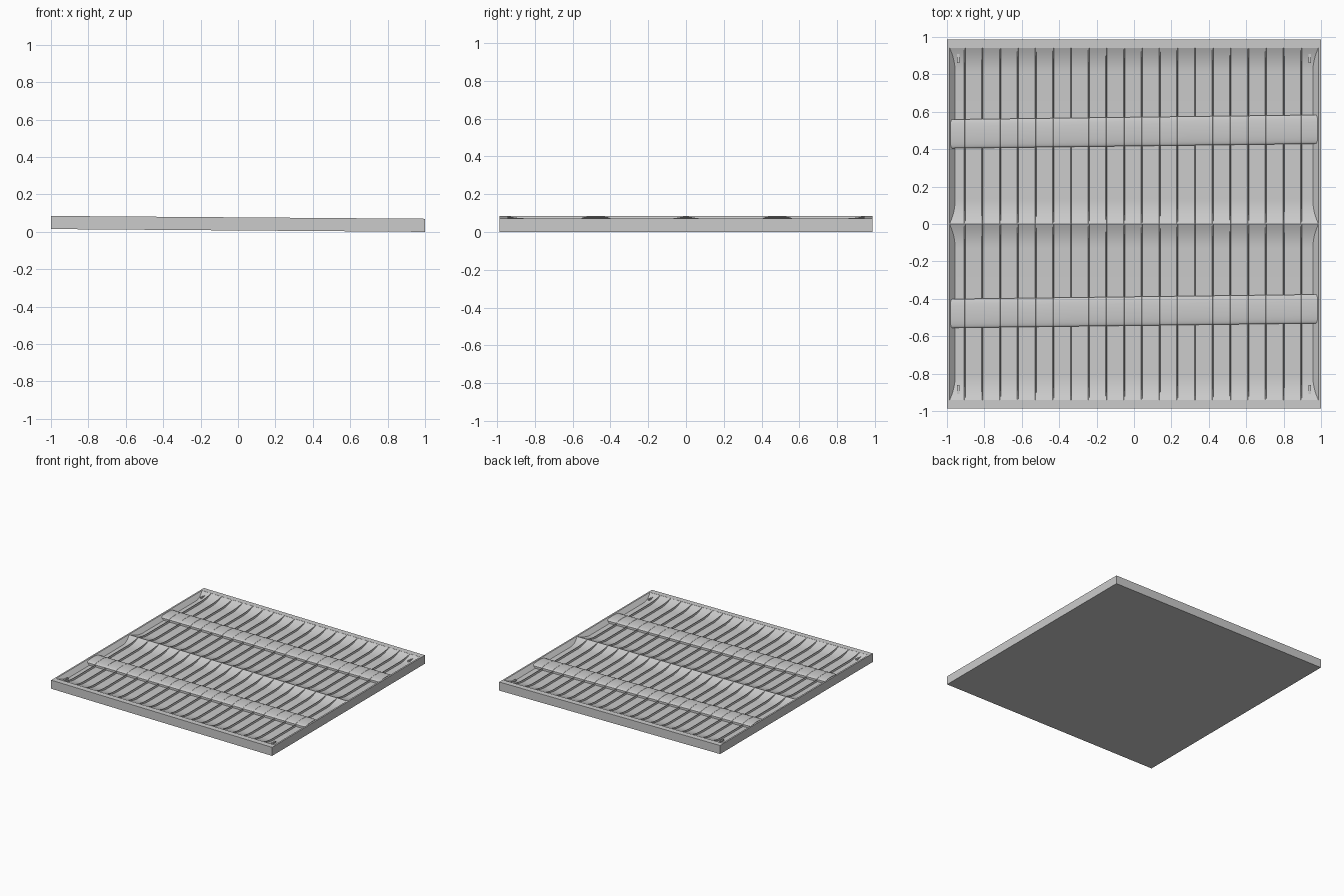
import bpy, bmesh, math

cube = bpy.data.objects.get("Cube")
if cube:
    bpy.data.objects.remove(cube, do_unlink=True)

mat = bpy.data.materials.new("plain grey")
mat.use_nodes = True
grey = (0.6, 0.6, 0.6, 1)
mat.diffuse_color = grey
mat.node_tree.nodes["Principled BSDF"].inputs["Base Color"].default_value = grey

TOP, DEPTH = 0.07, 0.03
HALF_X, HALF_Y = 1.0, 0.987
IN_X, IN_Y = 0.987, 0.942
BAY = IN_Y / 2          # centre of each reflector bay
FLAT = 0.34             # half width of the flat floor in a bay


def floor_z(y):
    """Flat floor curving up to the rim and to the middle ridge."""
    t = max(0, abs(abs(y) - BAY) - FLAT) / (BAY - FLAT)
    return TOP - 0.001 - DEPTH * (1 - t ** 2)


def finish(name, bm, smooth=True):
    # The whole panel leans slightly down toward +x
    for v in bm.verts:
        v.co.z += 0.0075 * (1 - v.co.x)
    bmesh.ops.remove_doubles(bm, verts=bm.verts, dist=0.00001)
    mesh = bpy.data.meshes.new(name)
    bm.to_mesh(mesh)
    bm.free()
    obj = bpy.data.objects.new(name, mesh)
    bpy.context.collection.objects.link(obj)
    mesh.materials.append(mat)
    if smooth:
        bpy.ops.object.select_all(action="DESELECT")
        obj.select_set(True)
        bpy.context.view_layer.objects.active = obj
        bpy.ops.object.shade_smooth_by_angle(angle=math.radians(30))
    return obj


def loft(bm, rows):
    """Join equal rows of points with quads."""
    rows = [[bm.verts.new(p) for p in row] for row in rows]
    for a, b in zip(rows, rows[1:]):
        for i in range(len(a) - 1):
            bm.faces.new((a[i], a[i + 1], b[i + 1], b[i]))
    return rows


def rectangle(x, y, z):
    return [(-x, -y, z), (x, -y, z), (x, y, z), (-x, y, z), (-x, -y, z)]


# Outer housing: closed underneath, with a flat rim around the opening
bm = bmesh.new()
loft(bm, [rectangle(HALF_X, HALF_Y, 0), rectangle(HALF_X, HALF_Y, TOP),
          rectangle(IN_X, IN_Y, TOP), rectangle(IN_X, IN_Y, TOP - 0.001)])
bm.faces.new([bm.verts.new(p) for p in rectangle(HALF_X, HALF_Y, 0)[:4]][::-1])
bmesh.ops.remove_doubles(bm, verts=bm.verts, dist=0.00001)
bmesh.ops.recalc_face_normals(bm, faces=bm.faces)
finish("housing", bm, smooth=False)

# Reflector with two bays and sloping end walls
steps = [FLAT + (BAY - FLAT) * i / 6 for i in range(7)]
bay = [-s for s in reversed(steps)] + steps
ys = [c + s for c in (-BAY, BAY) for s in bay]
bm = bmesh.new()
rows = []
for y in ys:
    z = floor_z(y)
    x = IN_X - (TOP - z)
    rows.append([(-IN_X, y, TOP), (-x, y, z), (x, y, z), (IN_X, y, TOP)])
loft(bm, rows)
finish("reflector", bm)

# Broad low tubes running across the bays
LOW_EDGE, CROWN, TUBE_W = TOP - 0.014, 0.012, 0.077


def tube_centre(y_side, x):
    return (0.494 if y_side > 0 else -0.466) + 0.0125 * x


for side, label in ((-1, "front"), (1, "back")):
    bm = bmesh.new()
    rows = []
    for x in (-0.98, 0.98):
        c = tube_centre(side, x)
        row = [(x, c - TUBE_W, TOP - DEPTH - 0.002)]
        for i in range(13):
            a = math.pi * i / 12
            row.append((x, c - TUBE_W * math.cos(a), LOW_EDGE + CROWN * math.sin(a)))
        row.append((x, c + TUBE_W, TOP - DEPTH - 0.002))
        rows.append(row)
    ends = loft(bm, rows[::-1])
    bm.faces.new(ends[0])
    bm.faces.new(ends[1][::-1])
    bmesh.ops.recalc_face_normals(bm, faces=bm.faces)
    finish(label + "_tube", bm)

# Thin cross fins that follow the reflector and fade out at its edges
COUNT, WIDTH, HEIGHT = 20, 0.004, 0.015
bm = bmesh.new()
for n in range(COUNT):
    x = -0.905 + 0.0947 * n
    rows = []
    for y in ys:
        z = floor_z(y)
        top = z + HEIGHT * min(1, (TOP - z) / DEPTH)
        rows.append([(x - WIDTH, y, z - 0.001), (x - 0.001, y, top),
                     (x + 0.001, y, top), (x + WIDTH, y, z - 0.001)])
    loft(bm, rows)
finish("cross_fins", bm, smooth=False)

# Narrow ribs where the fins pass over the tubes
bm = bmesh.new()
for n in range(COUNT):
    x = -0.905 + 0.0947 * n
    for side in (-1, 1):
        c = tube_centre(side, x)
        rows = []
        for i in range(13):
            a = math.pi * i / 12
            y, z = c - TUBE_W * math.cos(a), LOW_EDGE + CROWN * math.sin(a)
            rows.append([(x - 0.001, y, z), (x, y, z + 0.001), (x + 0.001, y, z)])
        loft(bm, rows)
finish("tube_ribs", bm, smooth=False)

# Small retaining clips in the four corners
bm = bmesh.new()
for sx in (-1, 1):
    for sy in (-1, 1):
        x, y = sx * 0.94, sy * 0.885
        made = bmesh.ops.create_cube(bm, size=1)["verts"]
        for v in made:
            v.co.x = x + v.co.x * 0.012
            v.co.y = y + v.co.y * 0.05
            v.co.z = floor_z(y) + 0.004 + v.co.z * 0.012
finish("corner_clips", bm, smooth=False)
